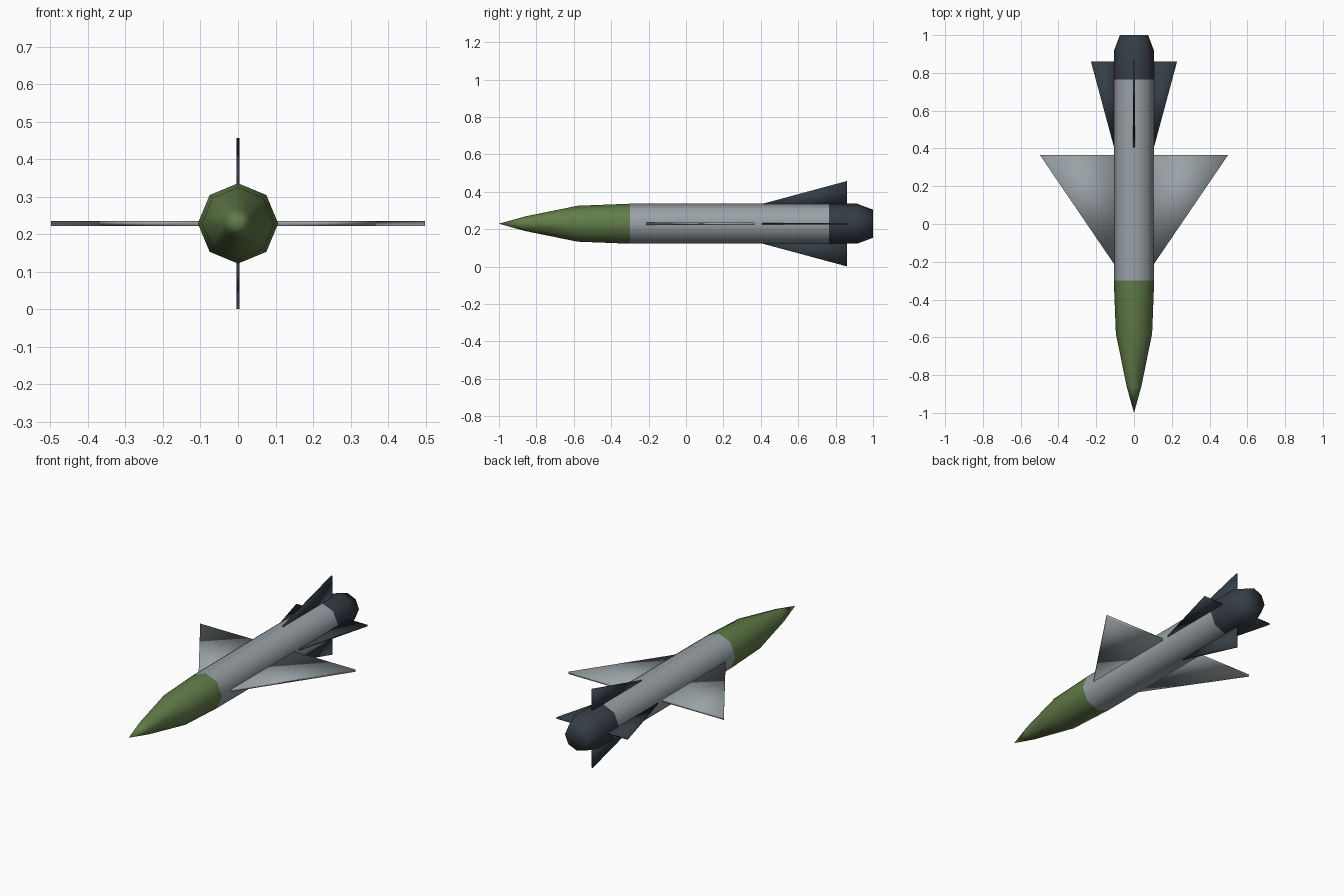
import bpy, bmesh
from math import sin, cos, pi
from mathutils import Matrix

if "Cube" in bpy.data.objects:
    bpy.data.objects.remove(bpy.data.objects["Cube"])

AXIS_Z = 0.229
SIDES = 8


def paint(name, rgb):
    m = bpy.data.materials.new(name)
    m.diffuse_color = (*rgb, 1)
    m.use_nodes = True
    m.node_tree.nodes["Principled BSDF"].inputs["Base Color"].default_value = m.diffuse_color
    return m


GREEN = paint("olive_green", (0.12, 0.20, 0.065))
GREY = paint("light_grey", (0.32, 0.36, 0.38))
DARK = paint("dark_grey", (0.035, 0.047, 0.06))


def finish(name, bm, mat):
    bmesh.ops.recalc_face_normals(bm, faces=bm.faces)
    for f in bm.faces:
        f.smooth = True
    me = bpy.data.meshes.new(name)
    bm.to_mesh(me)
    bm.free()
    me.materials.append(mat)
    ob = bpy.data.objects.new(name, me)
    bpy.context.collection.objects.link(ob)
    ob.location.z = AXIS_Z
    return ob


def lathe(name, profile, mat, cap_end=False):
    """Eight-sided tube along y from (y, radius) pairs; radius 0 is a point."""
    bm = bmesh.new()
    rings = []
    for y, r in profile:
        n = SIDES if r else 1
        rings.append([bm.verts.new((r * cos(2 * pi * i / SIDES), y, r * sin(2 * pi * i / SIDES)))
                      for i in range(n)])
    for a, b in zip(rings, rings[1:]):
        for i in range(SIDES):
            j = (i + 1) % SIDES
            if len(a) == 1:
                bm.faces.new((a[0], b[i], b[j]))
            else:
                bm.faces.new((a[i], a[j], b[j], b[i]))
    if cap_end:
        bm.faces.new(rings[-1])
    return finish(name, bm, mat)


def plate(name, outline, thick, mat, angles):
    """Thin flat panel from an (x, y) outline, repeated around the body axis."""
    bm = bmesh.new()
    for a in angles:
        rot = Matrix.Rotation(a, 3, 'Y')
        low, top = ([bm.verts.new(rot @ Matrix.Translation((x, y, z)).translation)
                     for x, y in outline] for z in (-thick / 2, thick / 2))
        bm.faces.new(low)
        bm.faces.new(top)
        for i in range(len(outline)):
            j = (i + 1) % len(outline)
            bm.faces.new((low[i], low[j], top[j], top[i]))
    return finish(name, bm, mat)


# Fuselage: pointed nose, straight body, tapered tail
lathe("nose_cone", [(-1, 0), (-0.86, 0.039), (-0.58, 0.096), (-0.3, 0.107)], GREEN)
lathe("body", [(-0.3, 0.107), (0.765, 0.107)], GREY)
lathe("tail_section", [(0.765, 0.107), (0.915, 0.107), (1, 0.075)], DARK, cap_end=True)

# Delta wings
plate("wings", [(0.1, -0.22), (0.498, 0.365), (0.1, 0.365)], 0.013, GREY, (0, pi))

# Four tail fins
plate("tail_fins", [(0.1, 0.385), (0.228, 0.86), (0.1, 0.86)], 0.009, DARK,
      [k * pi / 2 for k in range(4)])
